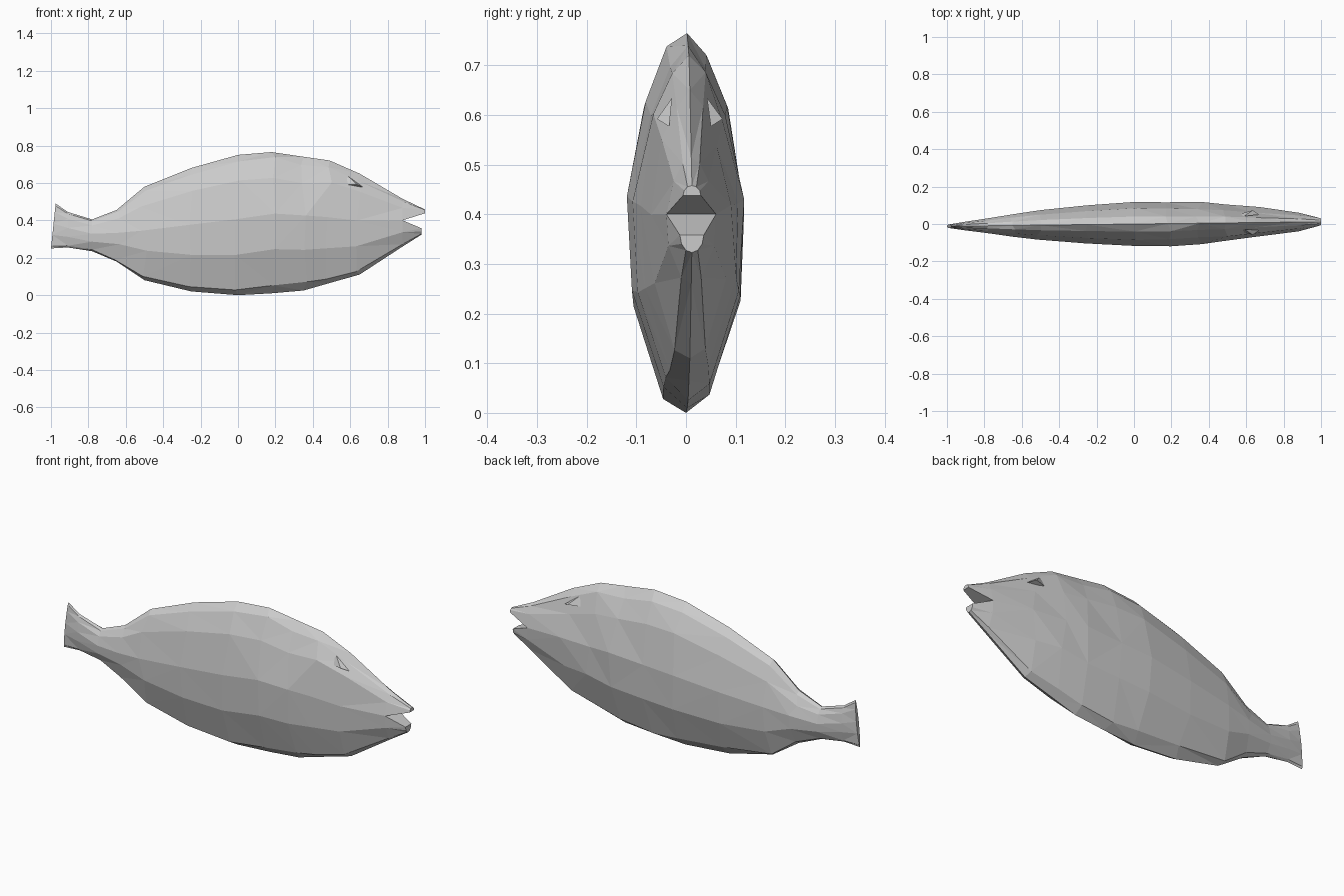
import bpy, bmesh, math, random

random.seed(4)
cube = bpy.data.objects.get("Cube")
if cube:
    bpy.data.objects.remove(cube)

grey = bpy.data.materials.new("pale grey")
grey.use_nodes = True
colour = (0.6, 0.6, 0.6, 1)
grey.diffuse_color = colour
grey.node_tree.nodes["Principled BSDF"].inputs["Base Color"].default_value = colour


def finish(bm, name):
    bmesh.ops.triangulate(bm, faces=bm.faces[:], quad_method='BEAUTY')
    bmesh.ops.recalc_face_normals(bm, faces=bm.faces[:])
    mesh = bpy.data.meshes.new(name)
    bm.to_mesh(mesh)
    bm.free()
    mesh.materials.append(grey)
    obj = bpy.data.objects.new(name, mesh)
    bpy.context.collection.objects.link(obj)
    return obj


def drift(x):
    # the whole fish is turned very slightly
    return 0.012 * x


# Body stations: x, top z, bottom z, half width
STATIONS = [
    (-1.0, .49, .25, .01), (-.91, .445, .255, .022), (-.78, .405, .235, .04),
    (-.65, .455, .18, .06), (-.5, .58, .08, .08), (-.25, .68, .02, .103),
    (0, .75, 0, .119), (.18, .765, .01, .117), (.35, .74, .025, .109),
    (.49, .72, .065, .1), (.65, .65, .11, .08), (.88, .515, .26, .05),
]
# Cross-section from back to belly: height fraction, width fraction
SECTION = [(.95, .34), (.81, .7), (.55, 1), (.3, .92), (.05, .4)]


def ring(bm, x, top, bottom, width):
    loose = 0.02 if -.7 < x < .8 else 0
    right = [(t, -w) for t, w in reversed(SECTION)]
    verts = []
    for t, w in [(1, 0)] + SECTION + [(0, 0)] + right:
        jog = random.uniform(-loose, loose) if w else 0
        sweep = 0.025 * t if x == -1 else 0
        z = bottom + t * (top - bottom) + jog * 0.6
        y = width * w * (1 + jog * 2) + drift(x)
        verts.append(bm.verts.new((x + sweep + jog, y, z)))
    return verts


def jaw(bm, chain, tip_x, lip_z, depth, width):
    # bridge half of the head ring to a small rounded lip
    lip = []
    for i in range(len(chain)):
        a = math.pi * i / (len(chain) - 1)
        y = width * math.cos(a) + drift(tip_x)
        lip.append(bm.verts.new((tip_x, y, lip_z + depth * math.sin(a))))
    for i in range(len(chain) - 1):
        bm.faces.new((chain[i], chain[i + 1], lip[i + 1], lip[i]))
    bm.faces.new((chain[-1], chain[0], lip[0], lip[-1]))
    bm.faces.new(lip)


# Body with tail, then the open mouth
bm = bmesh.new()
rings = [ring(bm, *s) for s in STATIONS]
for a, b in zip(rings, rings[1:]):
    for i in range(len(a)):
        j = (i + 1) % len(a)
        bm.faces.new((a[i], a[j], b[j], b[i]))
bm.faces.new(rings[0])
head = rings[-1]
jaw(bm, head[9:] + head[:4], 1.0, .438, .02, -.018)
jaw(bm, head[3:10], .98, .358, -.035, .024)
finish(bm, "fish_body")

# Brow ridges over the eyes
for side, name in ((1, "left_brow"), (-1, "right_brow")):
    bm = bmesh.new()
    pts = [(.56, .045, .59), (.67, .042, .577), (.635, .066, .592), (.59, .035, .635)]
    v = [bm.verts.new((x, side * y + drift(x), z)) for x, y, z in pts]
    for skip in range(4):
        bm.faces.new([p for k, p in enumerate(v) if k != skip])
    finish(bm, name)
